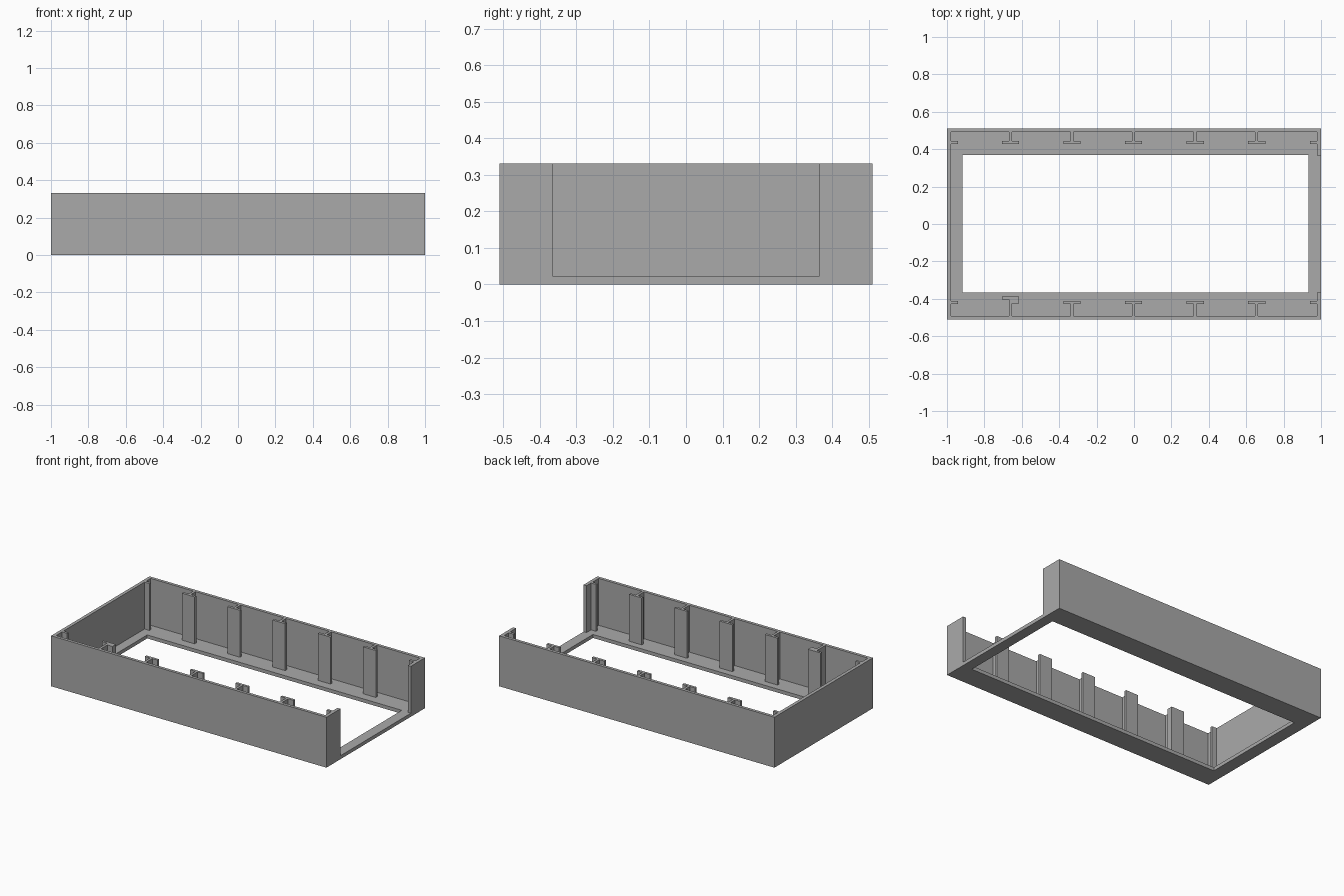
import bpy
import bmesh

if "Cube" in bpy.data.objects:
    bpy.data.objects.remove(bpy.data.objects["Cube"], do_unlink=True)

HEIGHT, FLOOR = 0.331, 0.023
WALL_X, WALL_Y = 0.978, 0.491      # inner faces of the walls
OPEN_Y = 0.365                     # half width of the open end

grey = bpy.data.materials.new("plain grey")
grey.use_nodes = True
colour = (0.40, 0.40, 0.40, 1)
grey.diffuse_color = colour
grey.node_tree.nodes["Principled BSDF"].inputs["Base Color"].default_value = colour


def prism(name, outline, z0, z1):
    """Extrude a flat outline from z0 up to z1."""
    bm = bmesh.new()
    face = bm.faces.new([bm.verts.new((x, y, z0)) for x, y in outline])
    top = bmesh.ops.extrude_face_region(bm, geom=[face])["geom"]
    for v in top:
        if isinstance(v, bmesh.types.BMVert):
            v.co.z = z1
    bmesh.ops.recalc_face_normals(bm, faces=bm.faces[:])
    mesh = bpy.data.meshes.new(name)
    bm.to_mesh(mesh)
    bm.free()
    mesh.materials.append(grey)
    obj = bpy.data.objects.new(name, mesh)
    bpy.context.collection.objects.link(obj)
    return obj


def rect(x0, x1, y0, y1):
    return [(x0, y0), (x1, y0), (x1, y1), (x0, y1)]


def cut(target, cutter):
    """Subtract the cutter for good and remove it."""
    cutter.hide_render = True
    mod = target.modifiers.new("cut", "BOOLEAN")
    mod.operation, mod.solver, mod.object = "DIFFERENCE", "EXACT", cutter
    bpy.context.view_layer.objects.active = target
    bpy.ops.object.modifier_apply(modifier=mod.name)
    bpy.data.objects.remove(cutter, do_unlink=True)


# Tray: a block with a cavity that runs out through one end, and an open floor
tray = prism("tray", rect(-1, 1, -0.511, 0.511), 0, HEIGHT)
cavity = [(-WALL_X, -WALL_Y), (WALL_X, -WALL_Y), (WALL_X, -OPEN_Y), (1.1, -OPEN_Y),
          (1.1, OPEN_Y), (WALL_X, OPEN_Y), (WALL_X, WALL_Y), (-WALL_X, WALL_Y)]
cut(tray, prism("cavity_cutter", cavity, FLOOR, HEIGHT + 0.1))
cut(tray, prism("floor_cutter", rect(-0.917, 0.932, -0.366, 0.368), -0.1, HEIGHT))


def tee(name, x, side, near, far, far_right):
    """T-shaped rib: stem from the wall, flange between near and far depths."""
    s, f = 0.008, 0.046
    pts = [(-s, WALL_Y), (-s, far), (-f, far), (-f, near),
           (f, near), (f, far_right), (s, far_right), (s, WALL_Y)]
    prism(name, [(x + px, side * py) for px, py in pts], FLOOR, HEIGHT)


# Ribs along both long walls; the first front rib is deeper and uneven
for side, label in ((1, "back"), (-1, "front")):
    near, far = (0.427, 0.444) if side > 0 else (0.412, 0.428)
    for i in range(5):
        x = -0.66 + 0.329 * i
        if side < 0 and i == 0:
            tee("front_deep_rib", x, side, 0.388, 0.403, 0.425)
        else:
            tee(f"{label}_rib_{i + 1}", x, side, near, far, far)
    # Corner ledges that line up with the rib flanges
    for end, corner in ((-1, "right"), (1, "left")):
        xs = sorted((end * WALL_X, end * 0.942))
        ys = sorted((side * near, side * far))
        prism(f"{label}_{corner}_corner_ledge", rect(*xs, *ys), FLOOR, HEIGHT)
